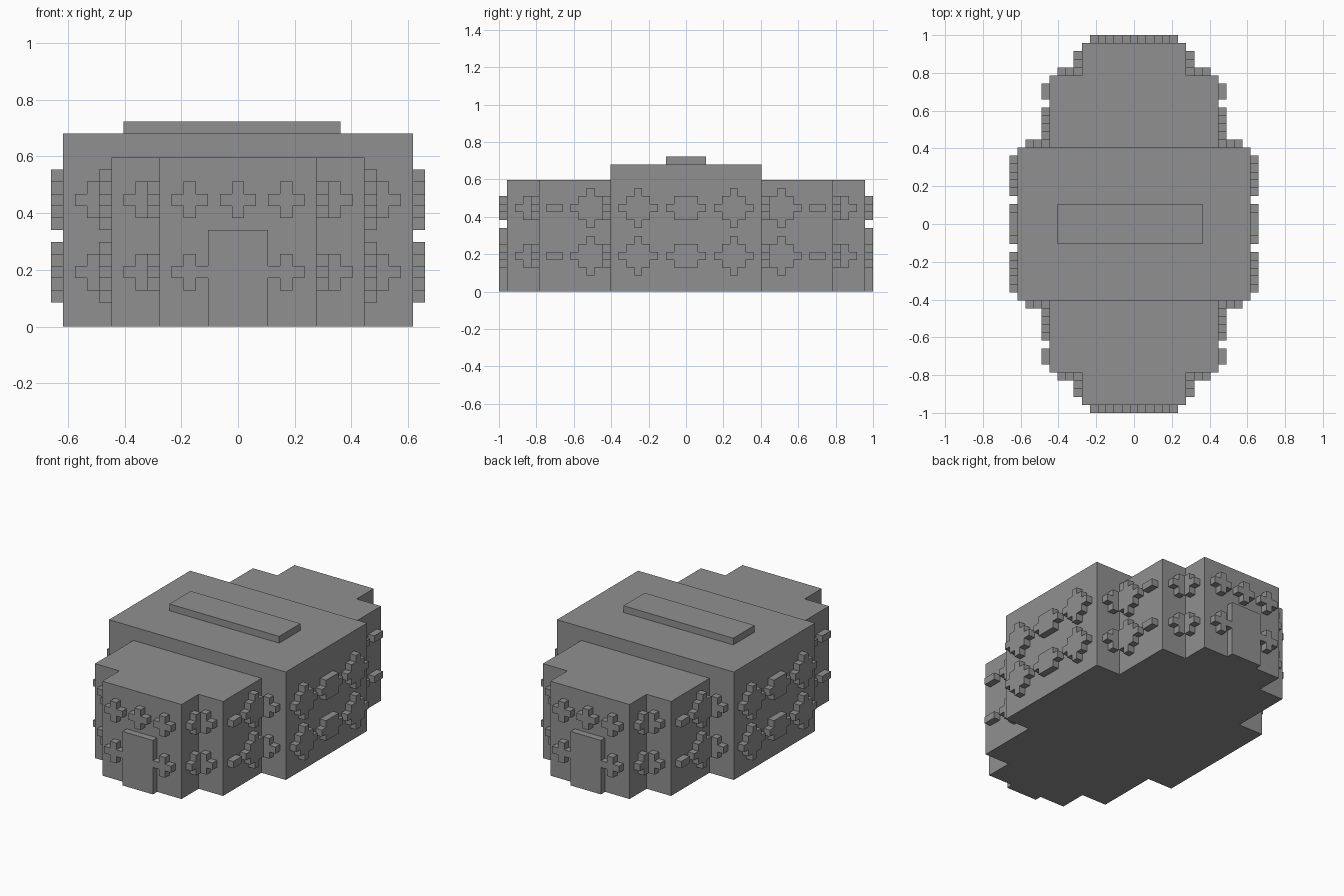
import bpy
import bmesh
from mathutils import Vector

U = 2 / 47  # one block unit

old = bpy.data.objects.get("Cube")
if old:
    bpy.data.objects.remove(old, do_unlink=True)

grey = bpy.data.materials.new("stone grey")
grey.use_nodes = True
colour = (0.28, 0.28, 0.28, 1)
grey.diffuse_color = colour
grey.node_tree.nodes["Principled BSDF"].inputs["Base Color"].default_value = colour


def stepped(name, rows, depth, origin, up, normal):
    """Extrude a symmetric stepped outline; rows are (width, height) from the bottom."""
    up, normal, origin = Vector(up), Vector(normal), Vector(origin)
    across = up.cross(normal)
    side, level = [], 0
    for width, height in rows:
        side += [(width / 2, level), (width / 2, level + height)]
        level += height
    outline = side + [(-a, b) for a, b in reversed(side)]
    bm = bmesh.new()
    verts = [bm.verts.new((origin + across * a + up * b) * U) for a, b in outline]
    base = bm.faces.new(verts)
    new = bmesh.ops.extrude_face_region(bm, geom=[base], use_keep_orig=True)["geom"]
    moved = [v for v in new if isinstance(v, bmesh.types.BMVert)]
    bmesh.ops.translate(bm, verts=moved, vec=normal * depth * U)
    bmesh.ops.recalc_face_normals(bm, faces=bm.faces)
    mesh = bpy.data.meshes.new(name)
    bm.to_mesh(mesh)
    bm.free()
    mesh.materials.append(grey)
    obj = bpy.data.objects.new(name, mesh)
    bpy.context.collection.objects.link(obj)
    return obj


Z, Y = (0, 0, 1), (0, 1, 0)

# Main hall, its two stepped wings and the roof ridge
stepped("main_hall", [(29, 19)], 16, (0, -9.5, 0), Y, Z)
wing = [(13, 4), (21, 9)]
stepped("front_wing", wing, 14, (0, -22.5, 0), Y, Z)
stepped("back_wing", wing[::-1], 14, (0, 9.5, 0), Y, Z)
stepped("roof_ridge", [(18, 5)], 1, (-0.5, -2.5, 16), Y, Z)

# Doors at both ends
for end, s in (("front", -1), ("back", 1)):
    stepped(end + "_door", [(5, 8)], 1, (0, s * 22.5, 0), Z, (0, s, 0))

# Raised window shapes, as row widths
CROSS = (1, 3, 1)
DIAMOND = (1, 3, 5, 3, 1)
OVAL = (3, 5, 3)
SLOT = (2,)

# Window places: shape, x, y, and whether it sits on a side wall
windows = [
    (CROSS, 0, 22.5, False), (CROSS, 4, 22.5, False),
    (CROSS, 8, 18.5, False), (CROSS, 12, 9.5, False),
    (CROSS, 6.5, 20, True), (SLOT, 10.5, 16.5, True),
    (DIAMOND, 10.5, 12, True), (DIAMOND, 14.5, 6, True),
    (OVAL, 14.5, 0, True),
]
for shape, x, y, on_side in windows:
    for sx in ((1, -1) if x else (1,)):
        for sy in ((1, -1) if y else (1,)):
            normal = (sx, 0, 0) if on_side else (0, sy, 0)
            for storey, z in (("lower", 4.5), ("upper", 10.5)):
                if x == 0 and storey == "lower":
                    continue  # the door stands here
                origin = (sx * x, sy * y, z - len(shape) / 2)
                stepped(storey + "_window", [(w, 1) for w in shape], 1, origin, Z, normal)
